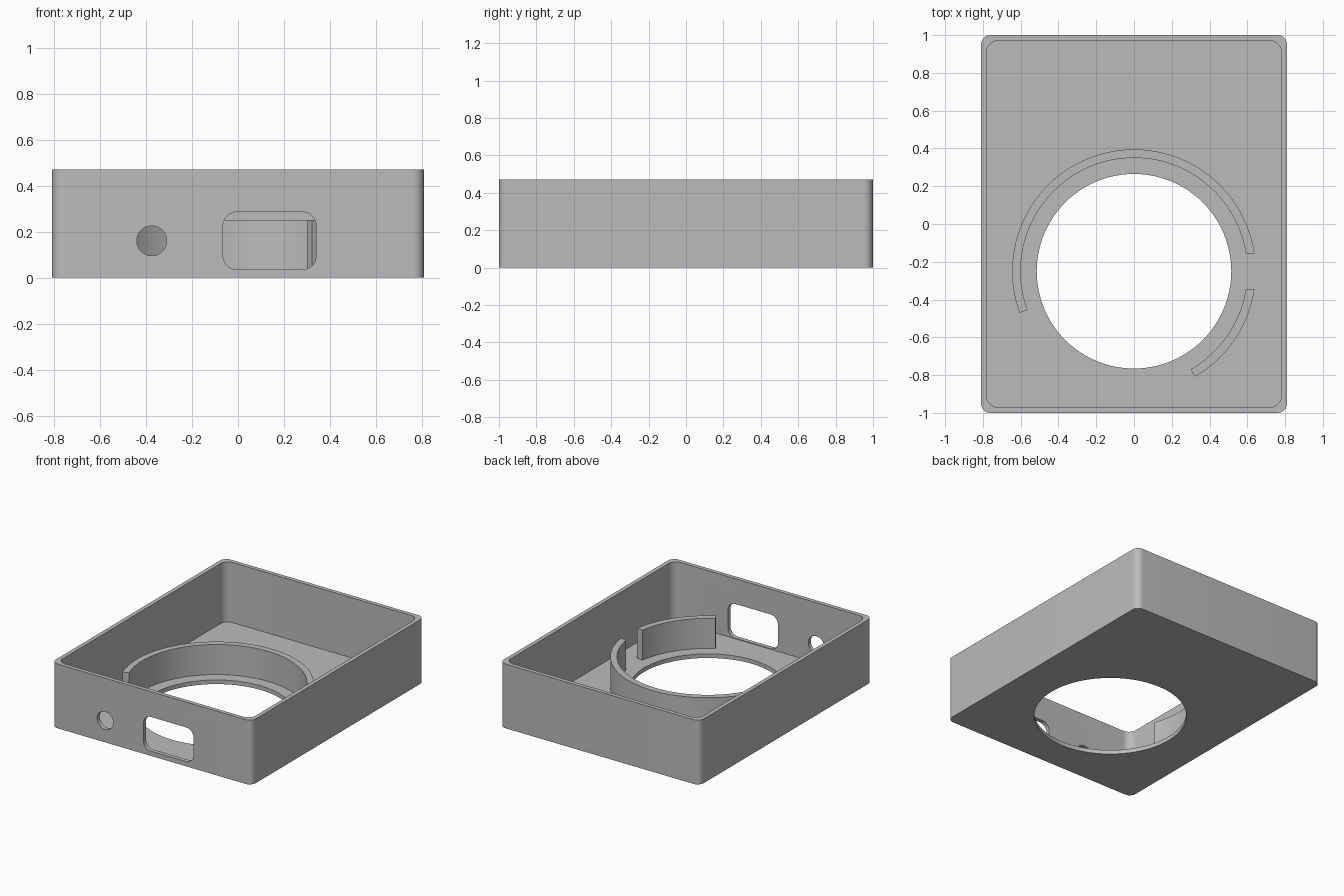
import bpy, bmesh, math
from mathutils import Matrix

if "Cube" in bpy.data.objects:
    bpy.data.objects.remove(bpy.data.objects["Cube"])

H, T = 0.47, 0.03            # case height, wall and floor thickness
CX, CY = 0.0, -0.25          # centre of the round opening

grey = bpy.data.materials.new("grey plastic")
grey.diffuse_color = (0.5, 0.5, 0.5, 1)
grey.use_nodes = True
grey.node_tree.nodes["Principled BSDF"].inputs["Base Color"].default_value = grey.diffuse_color


def rounded_rect(hx, hy, r, n=10):
    pts = []
    for k, (sx, sy) in enumerate([(1, 1), (-1, 1), (-1, -1), (1, -1)]):
        for i in range(n + 1):
            a = math.pi / 2 * (k + i / n)
            pts.append((sx * (hx - r) + r * math.cos(a), sy * (hy - r) + r * math.sin(a)))
    return pts


def circle(r, n):
    return [(r * math.cos(2 * math.pi * i / n), r * math.sin(2 * math.pi * i / n)) for i in range(n)]


def prism(name, pts, z0, z1, matrix=Matrix()):
    """Extrude a closed 2D profile from z0 to z1, then place it."""
    bm = bmesh.new()
    face = bm.faces.new([bm.verts.new((x, y, z0)) for x, y in pts])
    ext = bmesh.ops.extrude_face_region(bm, geom=[face])
    top = [v for v in ext["geom"] if isinstance(v, bmesh.types.BMVert)]
    bmesh.ops.translate(bm, verts=top, vec=(0, 0, z1 - z0))
    bmesh.ops.recalc_face_normals(bm, faces=bm.faces)
    bm.transform(matrix)
    mesh = bpy.data.meshes.new(name)
    bm.to_mesh(mesh)
    bm.free()
    mesh.materials.append(grey)
    ob = bpy.data.objects.new(name, mesh)
    bpy.context.collection.objects.link(ob)
    return ob


def cut(ob, cutters):
    """Subtract the cutters, apply the result and remove them."""
    bpy.context.view_layer.objects.active = ob
    for c in cutters:
        m = ob.modifiers.new("cut", 'BOOLEAN')
        m.operation, m.solver, m.object = 'DIFFERENCE', 'EXACT', c
        bpy.ops.object.modifier_apply(modifier=m.name)
        bpy.data.objects.remove(c)


def smooth(ob):
    bpy.ops.object.select_all(action='DESELECT')
    ob.select_set(True)
    bpy.context.view_layer.objects.active = ob
    bpy.ops.object.shade_smooth_by_angle(angle=math.radians(30))


def front_place(x, z):
    return Matrix.Translation((x, -1 + T / 2, z)) @ Matrix.Rotation(math.pi / 2, 4, 'X')


# open tray with floor opening, round jack hole and rounded port in the front wall
case = prism("case", rounded_rect(0.81, 1.0, 0.05), 0, H)
cut(case, [
    prism("cavity_cutter", rounded_rect(0.78, 0.97, 0.06), T, H + 0.1),
    prism("opening_cutter", circle(0.515, 96), -0.1, 0.1, Matrix.Translation((CX, CY, 0))),
    prism("jack_cutter", circle(0.065, 40), -0.04, 0.04, front_place(-0.375, 0.16)),
    prism("port_cutter", rounded_rect(0.2025, 0.125, 0.06), -0.04, 0.04, front_place(0.1375, 0.16)),
])
smooth(case)

# raised retaining ring, from -60 to 200 degrees, with a slot on the right
n = 90
angles = [math.radians(-60 + 260 * i / n) for i in range(n + 1)]
arc = [(0.645 * math.cos(a), 0.645 * math.sin(a)) for a in angles]
arc += [(0.60 * math.cos(a), 0.60 * math.sin(a)) for a in reversed(angles)]
ring = prism("retaining_ring", arc, T - 0.01, 0.25, Matrix.Translation((CX, CY, 0)))
slot = [(0.5, -0.345), (0.75, -0.345), (0.75, -0.155), (0.5, -0.155)]
cut(ring, [prism("slot_cutter", slot, -0.1, 0.4)])
smooth(ring)
